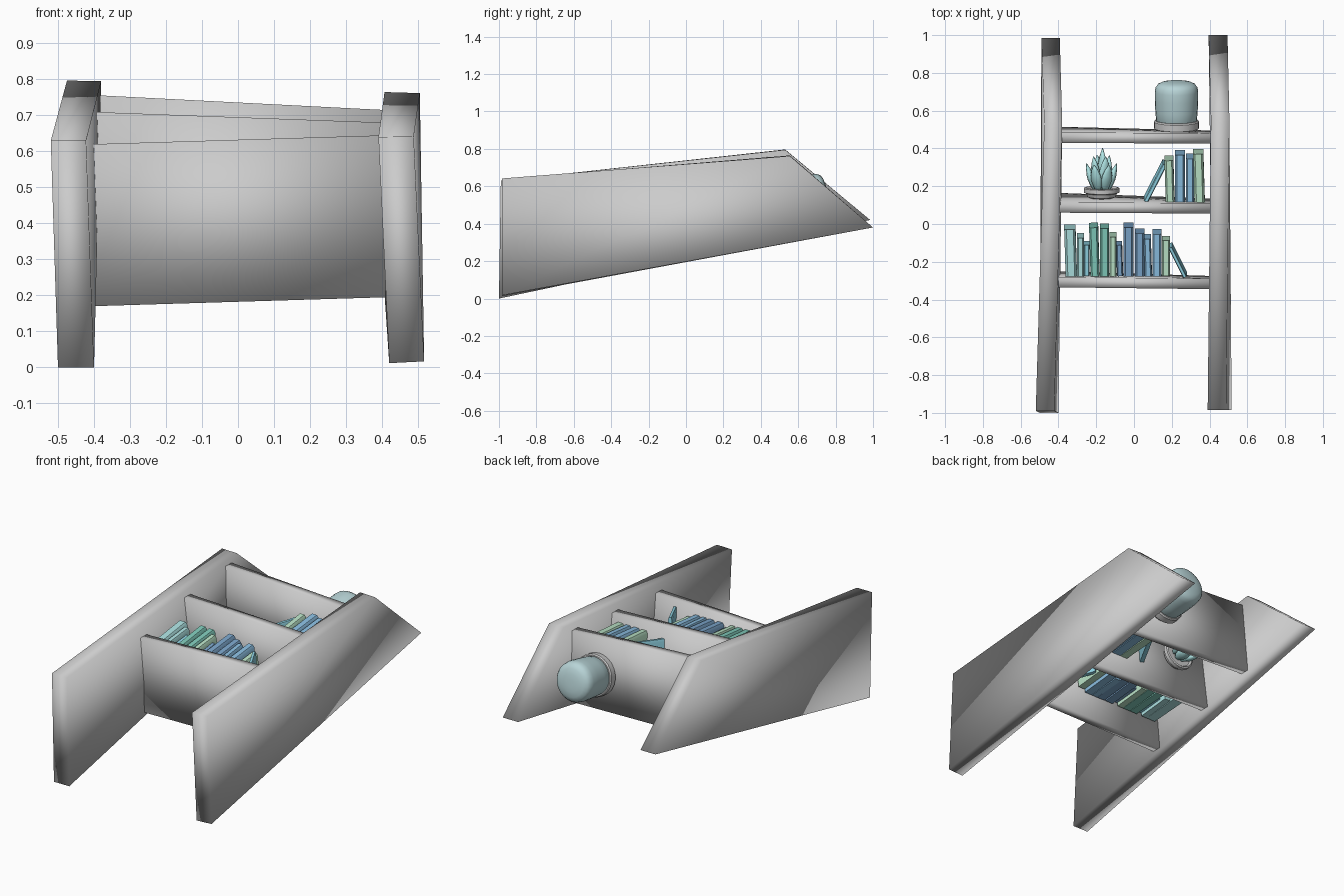
import bpy, bmesh, math
from mathutils import Vector, Matrix

if "Cube" in bpy.data.objects:
    bpy.data.objects.remove(bpy.data.objects["Cube"])

TILT = 0.10  # lean of everything that stands on the shelves


def material(name, rgb):
    m = bpy.data.materials.new(name)
    m.diffuse_color = (*rgb, 1)
    m.use_nodes = True
    m.node_tree.nodes["Principled BSDF"].inputs["Base Color"].default_value = m.diffuse_color
    return m


CYAN = material("cyan", (0.42, 0.76, 0.76))
AQUA = material("aqua", (0.28, 0.66, 0.78))
TEAL = material("teal", (0.22, 0.60, 0.50))
GREEN = material("light_green", (0.50, 0.78, 0.58))
NAVY = material("dark_blue", (0.20, 0.38, 0.60))
BLUE = material("blue", (0.26, 0.52, 0.76))
GLASS = material("pale_glass", (0.48, 0.66, 0.68))


def add(name, bm, mat=None, matrix=None):
    bmesh.ops.recalc_face_normals(bm, faces=bm.faces)
    me = bpy.data.meshes.new(name)
    bm.to_mesh(me)
    bm.free()
    me.shade_smooth()
    ob = bpy.data.objects.new(name, me)
    bpy.context.collection.objects.link(ob)
    if mat:
        me.materials.append(mat)
    if matrix:
        ob.matrix_world = matrix
    return ob


def loft(name, rings, mat=None, matrix=None):
    """Closed solid through rings of equal point count."""
    bm = bmesh.new()
    vs = [[bm.verts.new(p) for p in r] for r in rings]
    n = len(vs[0])
    for a, b in zip(vs, vs[1:]):
        for i in range(n):
            bm.faces.new((a[i], a[(i + 1) % n], b[(i + 1) % n], b[i]))
    bm.faces.new(vs[0])
    bm.faces.new(vs[-1])
    return add(name, bm, mat, matrix)


def lathe(name, profile, mat=None, matrix=None, n=24):
    """Round solid about its own z from (radius, height) points."""
    rings = [[(r * math.cos(2 * math.pi * i / n), r * math.sin(2 * math.pi * i / n), h)
              for i in range(n)] for r, h in profile]
    ob = loft(name, rings, mat, matrix)
    bpy.context.view_layer.objects.active = ob
    ob.select_set(True)
    bpy.ops.object.shade_smooth_by_angle(angle=math.radians(40))
    ob.select_set(False)
    return ob


# Side panels: x at the outer and inner face, then y, z, of each corner
loft("left_panel", [
    [(-.50, -1.0, 0), (-.52, -.99, .63), (-.475, .53, .797), (-.49, .985, .42)],
    [(-.40, -1.0, 0), (-.422, -.99, .63), (-.38, .53, .795), (-.393, .985, .42)]])
loft("right_panel", [
    [(.42, -.985, .012), (.39, -.985, .64), (.407, .555, .765), (.395, 1.0, .38)],
    [(.517, -.985, .017), (.488, -.985, .642), (.505, .555, .762), (.495, 1.0, .38)]])


# Shelves: each end is (x, back-edge y, front-edge y, bottom z, top z)
def shelf(name, *ends, t=.055):
    loft(name, [[(x, yb, zb), (x, yf, zt), (x, yf - t, zt), (x, yb - t, zb)]
                for x, yb, yf, zb, zt in ends])


shelf("lower_shelf", (-.41, -.25, -.28, .17, .62), (.41, -.275, -.29, .195, .645))
shelf("middle_shelf", (-.41, .165, .115, .25, .71), (.41, .135, .11, .25, .68))
shelf("upper_shelf", (-.41, .515, .485, .33, .757), (.41, .495, .48, .305, .715))


# Books: boxes with a rounded spine facing up
def book(name, w, h, d, mat, matrix):
    section = [(-w / 2, -d / 2), (w / 2, -d / 2), (w / 2, d / 2 - .015),
               (w * .3, d / 2), (-w * .3, d / 2), (-w / 2, d / 2 - .015)]
    ob = loft(name, [[(x, y, z) for x, z in section] for y in (0, h)], mat, matrix)
    bpy.context.view_layer.objects.active = ob
    ob.select_set(True)
    bpy.ops.object.shade_smooth_by_angle(angle=math.radians(50))
    ob.select_set(False)


def place(x, y, z, lean=0.0, tilt=TILT):
    return (Matrix.Translation((x, y, z)) @ Matrix.Rotation(tilt, 4, 'X')
            @ Matrix.Rotation(lean, 4, 'Z'))


lower = [(-.362, -.302, -.01, CYAN), (-.302, -.265, -.055, CYAN), (-.265, -.235, -.095, AQUA),
         (-.23, -.182, .0, TEAL), (-.18, -.132, -.005, TEAL), (-.13, -.092, -.05, GREEN),
         (-.09, -.058, -.095, NAVY), (-.055, -.003, .0, NAVY), (.005, .055, -.03, NAVY),
         (.057, .095, -.06, BLUE), (.097, .145, -.035, BLUE), (.147, .19, -.07, GREEN)]
middle = [(.168, .215, .355, GREEN), (.217, .27, .385, BLUE),
          (.275, .318, .365, BLUE), (.32, .375, .39, GREEN)]
for row, books, base, z, d in (("lower", lower, -.265, .46, .27), ("middle", middle, .125, .50, .28)):
    for i, (x0, x1, top, mat) in enumerate(books):
        h = top - base - .005
        lean = .03 if i % 3 == 0 else 0.0
        book(f"{row}_book_{i + 1}", x1 - x0, h, d - .04 * (h < .2), mat,
             place((x0 + x1) / 2, base, z, lean))
book("lower_leaning_book", .022, .175, .25, AQUA, place(.27, -.27, .48, .46))
book("middle_leaning_book", .024, .22, .25, AQUA, place(.063, .13, .50, -.47))


# Round things stand along +y: turn the lathe axis from z to y
def upright(x, y, z, tilt):
    return Matrix.Translation((x, y, z)) @ Matrix.Rotation(-math.pi / 2 + tilt, 4, 'X')


# Jar on the upper shelf
jar = upright(.225, .488, .515, .17)
lathe("jar_base", [(.085, 0), (.105, .006), (.12, .02), (.12, .055), (.114, .062),
                   (.10, .062)], None, jar)
lathe("jar", [(.10, .045), (.108, .062), (.112, .11), (.115, .17), (.115, .215), (.111, .238),
              (.10, .254), (.08, .264), (.05, .27), (.02, .272)], GLASS, jar)

# Succulent in a shallow bowl on the middle shelf
bowl = upright(-.172, .138, .49, .12)
lathe("plant_bowl", [(.06, 0), (.075, .006), (.082, .025), (.094, .03), (.094, .052),
                     (.085, .056), (.076, .046), (.02, .044)], None, bowl)


def leaf(name, length, r, angle, lean, offset):
    prof = [(.35, 0), (.75, .18), (1, .42), (.92, .6), (.6, .8), (.08, 1)]
    rings = [[(r * k * .6 * math.cos(a * math.pi / 4), r * k * math.sin(a * math.pi / 4), h * length)
              for a in range(8)] for k, h in prof]
    m = (bowl @ Matrix.Rotation(angle, 4, 'Z') @ Matrix.Translation((offset, 0, .04))
         @ Matrix.Rotation(lean, 4, 'Y'))
    loft(name, rings, CYAN, m)


leaf("leaf_centre", .225, .04, .4, .03, 0)
for i in range(4):
    leaf(f"leaf_inner_{i + 1}", .185, .036, i * math.pi / 2 + .5, .14, .022)
for i in range(6):
    leaf(f"leaf_outer_{i + 1}", .15, .033, i * math.pi / 3, .30, .035)
